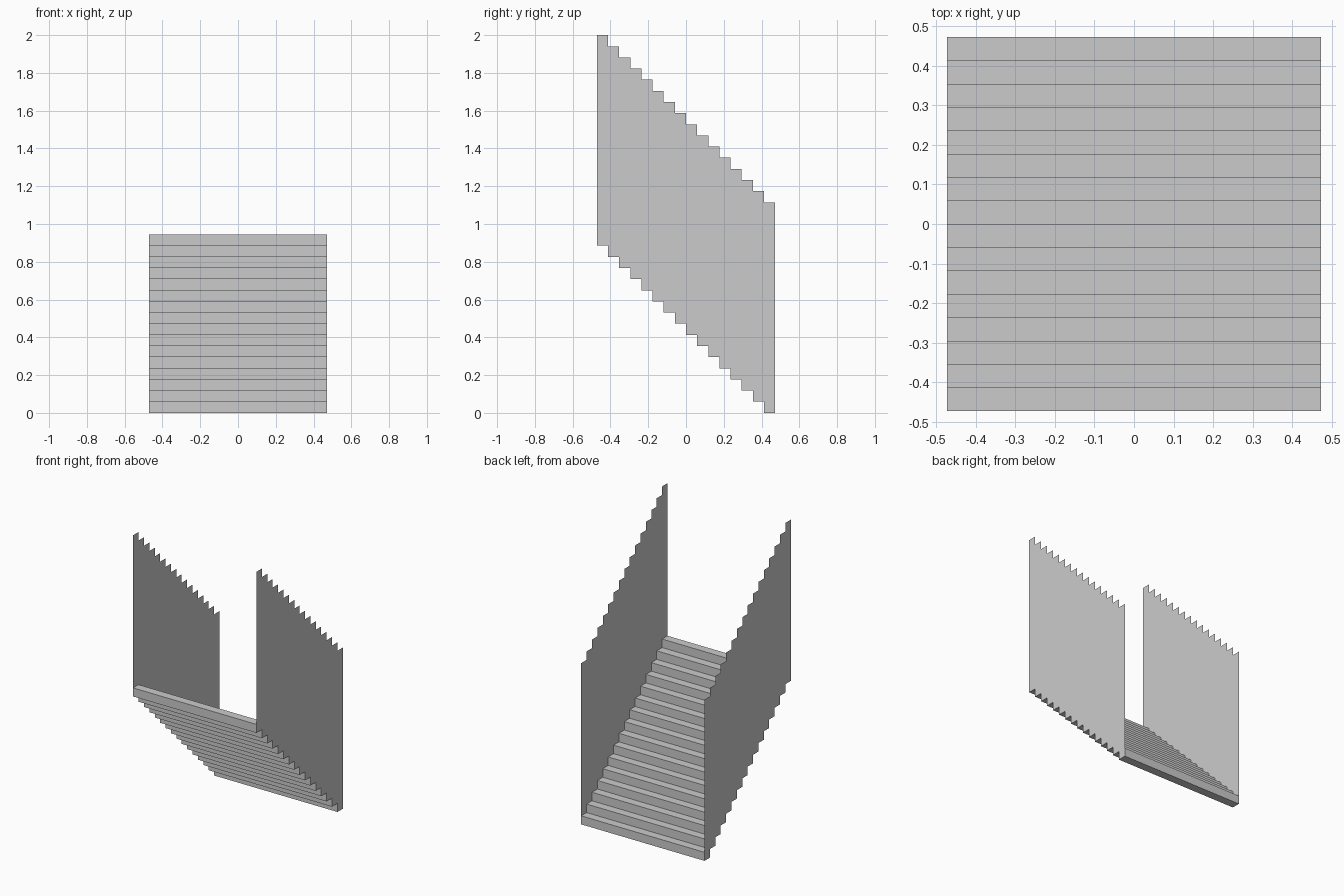
import bpy, bmesh

if "Cube" in bpy.data.objects:
    bpy.data.objects.remove(bpy.data.objects["Cube"])

N = 16                 # number of steps
S = 0.059              # tread depth and rise
H = N * S / 2          # half width and half depth
WALL = 2 - (N - 1) * S # height of each side wall column


def make_object(name, bm):
    bm.normal_update()
    mesh = bpy.data.meshes.new(name)
    bm.to_mesh(mesh)
    bm.free()
    obj = bpy.data.objects.new(name, mesh)
    bpy.context.collection.objects.link(obj)
    return obj


# Steps: square bars descending to the back; the walls close their ends
bm = bmesh.new()
for i in range(N):
    y, z = -H + i * S, (N - 1 - i) * S
    section = [(y, z), (y + S, z), (y + S, z + S), (y, z + S)]
    left = [bm.verts.new((-H, *p)) for p in section]
    right = [bm.verts.new((H, *p)) for p in section]
    for a in range(4):
        b = (a + 1) % 4
        bm.faces.new((left[a], left[b], right[b], right[a]))
bmesh.ops.recalc_face_normals(bm, faces=bm.faces)
# Open tubes: make sure the bottom faces point down
bm.normal_update()
for f in bm.faces:
    c = f.calc_center_median()
    i = min(N - 1, int((c.y + H - 1e-4) / S))
    bar_z = (N - 1 - i + 0.5) * S
    if abs(f.normal.z) > 0.5 and f.normal.z * (c.z - bar_z) < 0:
        f.normal_flip()
    elif abs(f.normal.y) > 0.5:
        front = f.index % 4 == 3
        if (f.normal.y < 0) != front:
            f.normal_flip()
make_object("steps", bm)

# Side walls: thin sheets with stepped top and bottom edges
for name, x in (("left_wall", -H), ("right_wall", H)):
    bm = bmesh.new()
    for i in range(N):
        y, z = -H + i * S, (N - 1 - i) * S
        quad = [(y, z), (y + S, z), (y + S, z + WALL), (y, z + WALL)]
        if x < 0:
            quad.reverse()
        bm.faces.new([bm.verts.new((x, *p)) for p in quad])
    make_object(name, bm)
